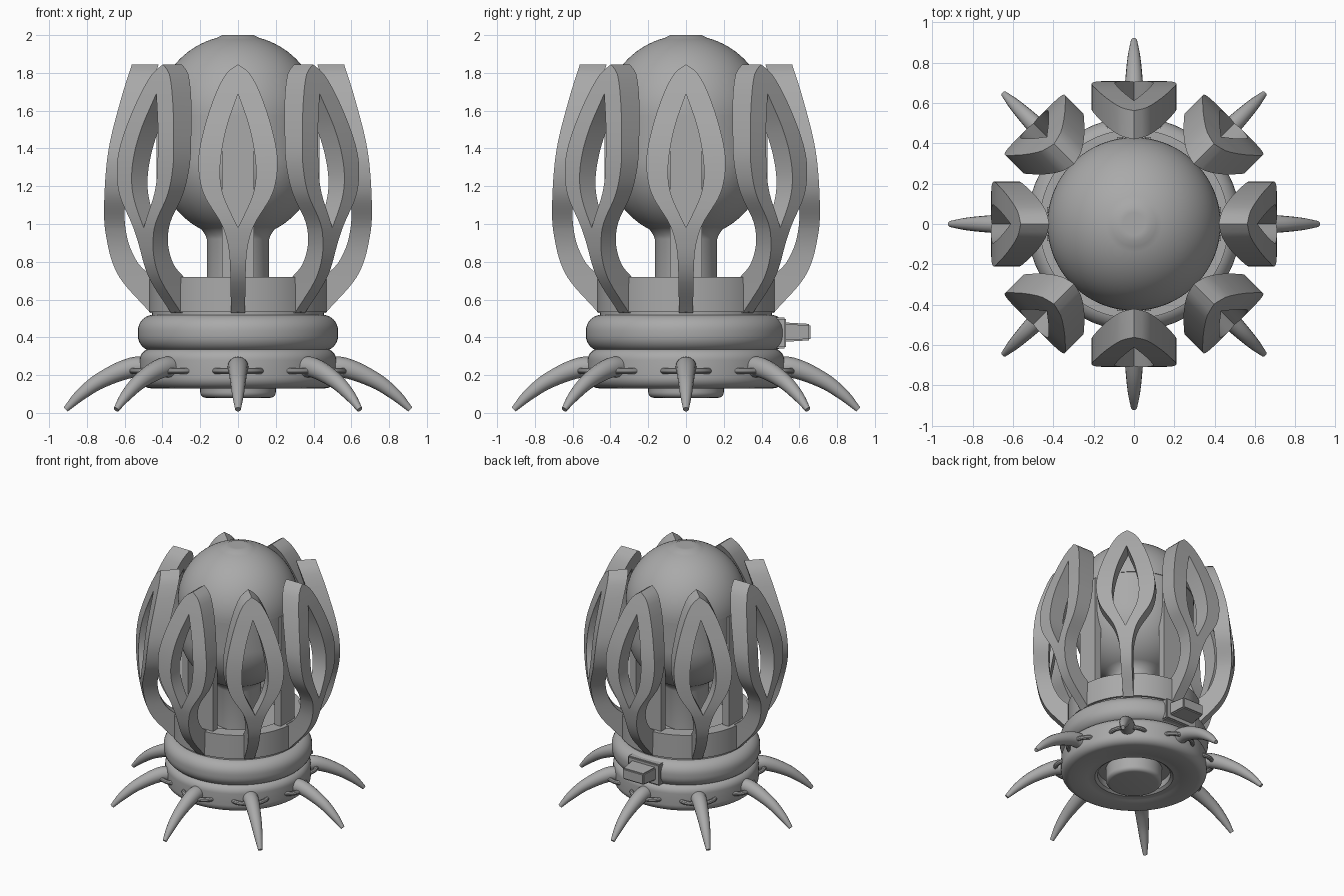
import bpy, bmesh, math

if "Cube" in bpy.data.objects:
    bpy.data.objects.remove(bpy.data.objects["Cube"], do_unlink=True)

grey = bpy.data.materials.new("plain_grey")
grey.use_nodes = True
GREY = (0.4, 0.4, 0.4, 1)
grey.diffuse_color = GREY
grey.node_tree.nodes["Principled BSDF"].inputs["Base Color"].default_value = GREY


def finish(name, bm, smooth=True):
    bmesh.ops.remove_doubles(bm, verts=bm.verts, dist=0.0005)
    bmesh.ops.recalc_face_normals(bm, faces=bm.faces)
    mesh = bpy.data.meshes.new(name)
    bm.to_mesh(mesh)
    bm.free()
    mesh.materials.append(grey)
    obj = bpy.data.objects.new(name, mesh)
    bpy.context.collection.objects.link(obj)
    bpy.ops.object.select_all(action='DESELECT')
    obj.select_set(True)
    bpy.context.view_layer.objects.active = obj
    if smooth:
        bpy.ops.object.shade_smooth_by_angle(angle=math.radians(35))
    return obj


def lathe(name, profile, steps=64):
    bm = bmesh.new()
    verts = [bm.verts.new((r, 0, z)) for r, z in profile]
    edges = [bm.edges.new(pair) for pair in zip(verts, verts[1:])]
    bmesh.ops.spin(bm, geom=verts + edges, cent=(0, 0, 0), axis=(0, 0, 1),
                   angle=math.tau, steps=steps, use_duplicate=False)
    return finish(name, bm)


def arc(r, z, rad, start, end, n=8):
    angles = [math.radians(start + (end - start) * i / n) for i in range(n + 1)]
    return [(r + rad * math.cos(a), z + rad * math.sin(a)) for a in angles]


def spline(points, t):
    """Smooth value at t through (position, value) points, zero outside them."""
    if t < points[0][0] or t > points[-1][0]:
        return 0.0

    def slope(i):
        a, b = points[max(i - 1, 0)], points[min(i + 1, len(points) - 1)]
        return (b[1] - a[1]) / (b[0] - a[0])

    for i in range(len(points) - 1):
        (x0, y0), (x1, y1) = points[i], points[i + 1]
        if t <= x1:
            h = x1 - x0
            u = (t - x0) / h
            return ((2*u**3 - 3*u**2 + 1) * y0 + (u**3 - 2*u**2 + u) * h * slope(i)
                    + (3*u**2 - 2*u**3) * y1 + (u**3 - u**2) * h * slope(i + 1))


def ring_copies(obj, count):
    for k in range(1, count):
        copy = obj.copy()
        copy.name = f"{obj.name}_{k + 1}"
        copy.rotation_euler.z = math.tau * k / count
        bpy.context.collection.objects.link(copy)


def tube(name, path, radii, sides=16):
    """Round tube along a path, with closed ends."""
    from mathutils import Vector
    path = [Vector(p) for p in path]
    bm = bmesh.new()
    rings = []
    for i, p in enumerate(path):
        d = (path[min(i + 1, len(path) - 1)] - path[max(i - 1, 0)]).normalized()
        # Each path is planar, so a sideways axis can be fixed for it
        side = Vector((0, 1, 0)) if abs(d.y) < 1e-6 and name == "claw" else d.cross(Vector((0, 0, 1))).normalized()
        up = side.cross(d).normalized()
        rings.append([bm.verts.new(p + radii[i] * (math.cos(a) * side + math.sin(a) * up))
                      for a in (math.tau * k / sides for k in range(sides))])
    for a, b in zip(rings, rings[1:]):
        for k in range(sides):
            j = (k + 1) % sides
            bm.faces.new((a[k], a[j], b[j], b[k]))
    bm.faces.new(rings[0])
    bm.faces.new(rings[-1])
    return finish(name, bm)


# Base: knob underneath, lower ring, fat ring, collar
lathe("base_knob", [(0, 0.08)] + arc(0.17, 0.11, 0.03, -90, 0, 5) + [(0.2, 0.22), (0, 0.22)])
lathe("lower_ring", [(0, 0.2), (0.26, 0.2), (0.26, 0.15), (0.28, 0.135), (0.33, 0.135), (0.34, 0.13)]
      + arc(0.46, 0.19, 0.06, -90, 0) + arc(0.46, 0.28, 0.06, 0, 90) + [(0, 0.34)])
lathe("fat_ring", [(0, 0.325)] + arc(0.445, 0.41, 0.085, -90, 0) + arc(0.445, 0.435, 0.085, 0, 90)
      + [(0, 0.52)])
lathe("collar", [(0, 0.5), (0.455, 0.5), (0.455, 0.535), (0.47, 0.535), (0.47, 0.72),
                 (0.37, 0.72), (0.37, 0.62), (0, 0.62)])

# Globe: long lower bulb on a neck, dome on top
lathe("bulb", [(0, 0.6), (0.165, 0.6), (0.165, 0.92), (0.172, 0.94)]
      + arc(0, 1.35, 0.425, -63, 0, 20) + [(0.425, 1.59), (0, 1.59)])
lathe("dome", [(0, 1.58)] + arc(0, 1.58, 0.43, 0, 90, 24)[:-1] + [(0, 2.0)]).scale.z = 1.0
dome = bpy.context.active_object
for v in dome.data.vertices:
    v.co.z = 1.58 + (v.co.z - 1.58) * 0.42 / max(0.42, 0.43 if v.co.z < 2.0 else v.co.z - 1.58)

# Flat posts holding the globe
bm = bmesh.new()
bmesh.ops.create_cube(bm, size=1)
for v in bm.verts:
    v.co = (0.405 + v.co.x * 0.055, v.co.y * 0.17, 1.12 + v.co.z * 0.92)
ring_copies(finish("globe_post", bm, False), 4)

# Petals: half outline, opening, outer and inner radius, all by height
OUTLINE = [(0.53, 0.037), (0.8, 0.043), (0.9, 0.055), (1.0, 0.088), (1.16, 0.182),
           (1.31, 0.21), (1.45, 0.193), (1.66, 0.13), (1.8, 0.06), (1.845, 0.0)]
OPENING = [(0.98, 0.0), (1.16, 0.08), (1.3, 0.095), (1.5, 0.063), (1.69, 0.0)]
OUTER = [(0.53, 0.465), (0.73, 0.635), (0.945, 0.7), (1.13, 0.708), (1.395, 0.685),
         (1.66, 0.62), (1.845, 0.562)]
INNER = [(0.53, 0.4), (0.72, 0.44), (0.75, 0.49), (0.81, 0.54), (0.92, 0.585), (1.07, 0.6),
         (1.4, 0.555), (1.66, 0.48), (1.845, 0.42)]
heights = sorted({round(0.53 + i * 0.0263, 4) for i in range(50)} | {0.98, 1.69, 1.845})
bm = bmesh.new()
for side in (1, -1):
    rows = []
    for z in heights:
        w = max(spline(OUTLINE, z), 0)
        h = min(max(spline(OPENING, z), 0), w)
        ro, ri = spline(OUTER, z), spline(INNER, z)
        row = [bm.verts.new((r, side * y, z)) for r, y in ((ro, h), (ro, w), (ri, w), (ri, h))]
        rows.append((h, row))
    for (h0, a), (h1, b) in zip(rows, rows[1:]):
        # The middle wall exists only along the opening
        for k in range(4 if max(h0, h1) > 0.0005 else 3):
            j = (k + 1) % 4
            bm.faces.new((a[k], a[j], b[j], b[k]))
    bm.faces.new(rows[0][1])
ring_copies(finish("petal", bm), 8)

# Claws: drooping horns around the lower ring
CLAW_Z = [(0.45, 0.235), (0.56, 0.24), (0.73, 0.17), (0.84, 0.09), (0.912, 0.018)]
CLAW_R = [(0.45, 0.056), (0.56, 0.054), (0.73, 0.042), (0.84, 0.03), (0.912, 0.015)]
xs = [0.45 + 0.462 * i / 20 for i in range(21)]
ring_copies(tube("claw", [(x, 0, spline(CLAW_Z, x)) for x in xs],
                 [spline(CLAW_R, x) for x in xs]), 8)

# Small loops through the claw roots
loop = [(0.475 + 0.09 * math.sin(a), 0.125 * math.cos(a), 0.222)
        for a in (math.pi * i / 16 for i in range(17))]
ring_copies(tube("claw_loop", loop, [0.016] * 17, 10), 8)

# Socket plate and plug on the back
for name, y0, y1, hx, z0, z1, taper in (("socket_plate", 0.46, 0.53, 0.14, 0.34, 0.505, 1.0),
                                        ("socket_plug", 0.5, 0.66, 0.11, 0.375, 0.48, 0.82)):
    bm = bmesh.new()
    bmesh.ops.create_cube(bm, size=2)
    for v in bm.verts:
        s = taper if v.co.y > 0 else 1
        v.co = (v.co.x * hx * s, y1 if v.co.y > 0 else y0,
                (z0 + z1) / 2 + v.co.z * s * (z1 - z0) / 2)
    bmesh.ops.bevel(bm, geom=bm.edges[:], offset=0.008, segments=2, affect='EDGES')
    finish(name, bm)
